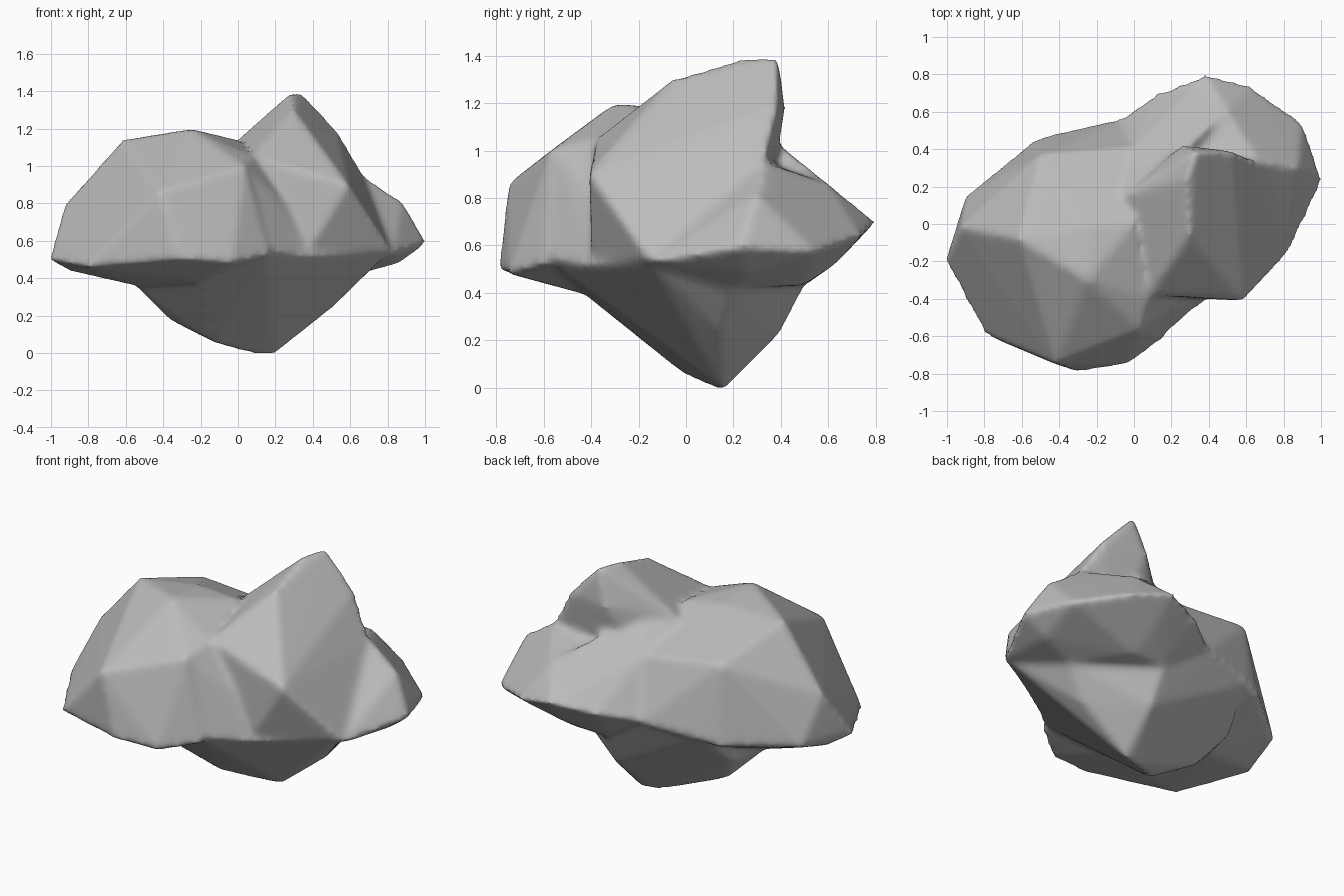
import bpy
import bmesh

default_cube = bpy.data.objects.get("Cube")
if default_cube:
    bpy.data.objects.remove(default_cube, do_unlink=True)


def flat_material(name, colour):
    material = bpy.data.materials.new(name)
    material.use_nodes = True
    material.diffuse_color = colour
    shader = next(n for n in material.node_tree.nodes if n.type == 'BSDF_PRINCIPLED')
    shader.inputs["Base Color"].default_value = colour
    shader.inputs["Roughness"].default_value = 0.9
    return material


def add_lobe(target, corners):
    """Add one chiselled convex lump, wrapped around its corner points."""
    lump = bmesh.new()
    for corner in corners:
        lump.verts.new(corner)
    result = bmesh.ops.convex_hull(lump, input=lump.verts[:])
    loose = {item for key in ("geom_interior", "geom_unused")
             for item in result[key] if isinstance(item, bmesh.types.BMVert)}
    bmesh.ops.delete(lump, geom=list(loose), context='VERTS')
    bmesh.ops.recalc_face_normals(lump, faces=lump.faces[:])
    scratch = bpy.data.meshes.new("lobe_scratch")
    lump.to_mesh(scratch)
    lump.free()
    target.from_mesh(scratch)
    bpy.data.meshes.remove(scratch)


# Tapered underside that flares out to the rim
underside = [
    (.1, .14, -.01), (.19, .16, -.01), (-.12, 0, .05), (-.36, .1, .17),
    (-.55, 0, .36), (.49, .15, .23), (.64, .2, .42), (.2, .39, .22),
    (.2, .5, .43), (-.5, .25, .37), (-.43, .46, .56), (-.08, .54, .59),
    (-.2, -.4, .37), (.38, -.39, .54), (.16, -.56, .52), (.8, -.15, .53),
]

# Broad lump towards the front, with a sharp rim around its foot
broad_lobe = [
    (-1.01, -.2, .5), (-.93, -.02, .79), (-.9, .15, .52), (-.53, .45, .54),
    (-.43, .48, .58), (-.62, -.08, 1.14), (-.25, -.3, 1.2), (.08, -.4, 1.05),
    (.04, -.57, 1), (-.42, -.75, .86), (-.3, -.79, .5), (-.8, -.59, .46),
    (-.03, -.75, .48), (.17, -.6, .52), (-.9, -.1, .44), (-.55, 0, .36),
    (-.2, -.38, .38), (-.25, -.02, 1.17), (0, 0, 1.14), (-.5, .37, 1.01),
    (-.08, .56, .61), (0, .41, .95),
]

# Tall fin with a cliff on its rear side
peak = [
    (.08, -.38, 1.05), (.59, -.41, .9), (.3, -.06, 1.3), (.28, .24, 1.39),
    (.33, .39, 1.4), (.26, .42, 1.18), (.53, .39, 1.19), (.67, .33, .95),
    (.12, .26, 1.22), (.15, .34, .95), (-.05, .15, 1.1), (.17, -.38, .52),
    (.38, -.4, .55), (.83, -.15, .53), (.5, .3, .5),
]

# Low shelf that spreads out behind the fin
rear_shelf = [
    (.3, .34, .95), (.67, .33, .95), (.5, .6, .86), (.38, .8, .7),
    (.62, .74, .64), (.88, .3, .81), (.9, .55, .57), (1.01, .23, .59),
    (.83, -.15, .53), (.86, .25, .48), (.12, .7, .66), (-.08, .56, .62),
    (.4, .63, .52), (.64, .2, .42), (.42, .49, .43), (.2, .5, .43),
    (.1, 0, .45),
]

# Saddle that closes the gap between lump, fin and shelf
saddle = [
    (-.05, .15, 1.1), (0, .41, .95), (.1, .28, 1.1), (.26, .39, 1.03),
    (.3, .34, .95), (.5, .6, .86), (.35, .76, .7), (-.08, .55, .62),
    (.12, .68, .67), (.1, 0, .6),
]

# Buttress where the lump meets the foot of the fin
buttress = [
    (.04, -.55, 1), (.08, -.4, 1.05), (.17, -.59, .53), (.38, -.39, .55),
    (.3, -.38, .75), (0, -.2, .6),
]

boulder_mesh = bpy.data.meshes.new("boulder")
combined = bmesh.new()
for lobe in (underside, broad_lobe, peak, rear_shelf, saddle, buttress):
    add_lobe(combined, lobe)
combined.to_mesh(boulder_mesh)
combined.free()

boulder = bpy.data.objects.new("boulder", boulder_mesh)
bpy.context.collection.objects.link(boulder)
boulder_mesh.materials.append(flat_material("stone grey", (.5, .5, .5, 1)))

# Fuse the lobes into one skin and wear the edges slightly
fuse = boulder.modifiers.new("fuse_lobes", 'REMESH')
fuse.mode = 'VOXEL'
fuse.voxel_size = .02
fuse.use_smooth_shade = True
wear = boulder.modifiers.new("worn_edges", 'SMOOTH')
wear.factor = .5
wear.iterations = 8
